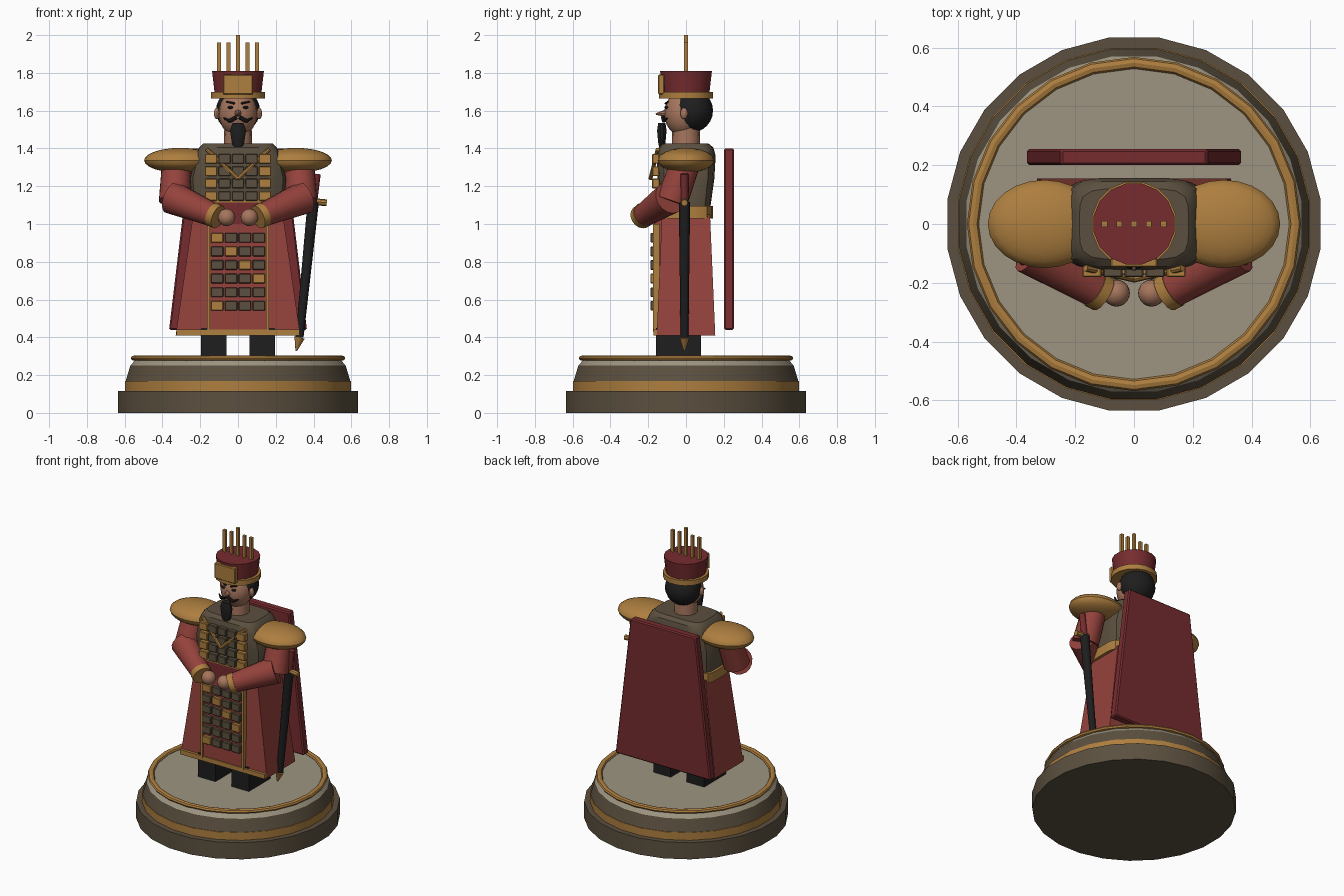
import bpy, bmesh, math
from mathutils import Vector

if "Cube" in bpy.data.objects:
    bpy.data.objects.remove(bpy.data.objects["Cube"])


def mat(name, r, g, b):
    m = bpy.data.materials.new(name)
    m.diffuse_color = (r, g, b, 1)
    m.use_nodes = True
    m.node_tree.nodes["Principled BSDF"].inputs["Base Color"].default_value = m.diffuse_color
    return m


RED = mat("red_cloth", .30, .055, .045)
DARK_RED = mat("dark_red", .18, .025, .028)
GOLD = mat("gold", .42, .21, .05)
BROWN = mat("bronze", .105, .08, .05)
SKIN = mat("skin", .38, .18, .11)
BLACK = mat("black", .013, .013, .013)
STONE = mat("stone", .34, .30, .22)


def finish(name, bm, m):
    bmesh.ops.recalc_face_normals(bm, faces=bm.faces)
    me = bpy.data.meshes.new(name)
    bm.to_mesh(me)
    bm.free()
    me.materials.append(m)
    ob = bpy.data.objects.new(name, me)
    bpy.context.collection.objects.link(ob)
    return ob


def loft(name, rings, m, n=24, power=2, y=0):
    """Stack of (z, rx, ry) super-ellipse rings, capped."""
    bm = bmesh.new()
    prev = None
    for z, rx, ry in rings:
        ring = []
        for i in range(n):
            a = math.tau * (i + .5) / n
            c, s = math.cos(a), math.sin(a)
            k = (abs(c) ** power + abs(s) ** power) ** (-1 / power)
            ring.append(bm.verts.new((rx * c * k, y + ry * s * k, z)))
        if prev:
            for i in range(n):
                j = (i + 1) % n
                bm.faces.new((prev[i], prev[j], ring[j], ring[i]))
        else:
            bm.faces.new(ring[::-1])
        prev = ring
    bm.faces.new(prev)
    return finish(name, bm, m)


def box(name, lo, hi, m, top=(1, 1), bevel=0):
    """Box between two corners; the top face may be scaled in x and y."""
    bm = bmesh.new()
    bmesh.ops.create_cube(bm, size=1)
    lo, hi = Vector(lo), Vector(hi)
    mid, size = (lo + hi) / 2, hi - lo
    for v in bm.verts:
        k = top if v.co.z > 0 else (1, 1)
        v.co = mid + Vector((v.co.x * size.x * k[0], v.co.y * size.y * k[1], v.co.z * size.z))
    if bevel:
        bmesh.ops.bevel(bm, geom=bm.edges[:], offset=bevel, segments=1, affect='EDGES')
    return finish(name, bm, m)


def rod(name, a, b, r1, r2, m, n=16):
    """Tapered cylinder from a to b."""
    bm = bmesh.new()
    a, b = Vector(a), Vector(b)
    bmesh.ops.create_cone(bm, cap_ends=True, segments=n, radius1=r1, radius2=r2, depth=(b - a).length)
    q = (b - a).to_track_quat('Z', 'Y')
    for v in bm.verts:
        v.co = (a + b) / 2 + q @ v.co
    return finish(name, bm, m)


def ball(name, c, r, m, u=20, v=12):
    bm = bmesh.new()
    bmesh.ops.create_uvsphere(bm, u_segments=u, v_segments=v, radius=1)
    for p in bm.verts:
        p.co = Vector(c) + Vector((p.co.x * r[0], p.co.y * r[1], p.co.z * r[2]))
    return finish(name, bm, m)


# Plinth
loft("plinth_foot", [(0, .64, .64), (.115, .64, .64)], BROWN)
loft("plinth_band", [(.115, .604, .604), (.168, .604, .604)], GOLD)
loft("plinth_step", [(.168, .60, .60), (.25, .575, .575)], BROWN)
loft("plinth_top", [(.25, .575, .575), (.285, .545, .545)], STONE)
bpy.ops.mesh.primitive_torus_add(major_segments=24, minor_segments=8, major_radius=.548,
                                 minor_radius=.02, location=(0, 0, .29))
ring = bpy.context.object
ring.name = "plinth_ring"
ring.scale.z = .7
ring.data.materials.append(GOLD)

# Skirt, apron and cape
box("skirt", (-.33, -.155, .41), (.33, .155, 1.05), RED, top=(.72, .82))
box("skirt_hem", (-.325, -.172, .41), (.325, -.15, .442), GOLD)
box("apron", (-.155, -.165, .43), (.155, -.1, 1.04), RED)
for row in range(6):
    for col in range(4):
        x, z = (col - 1.5) * .0735, .927 - row * .072
        box("apron_plate", (x - .033, -.188, z - .026), (x + .033, -.16, z + .026),
            GOLD if (row - col) % 5 == 0 else BROWN, bevel=.004)
box("cape", (-.365, .20, .44), (.365, .255, 1.40), DARK_RED, top=(.685, 1), bevel=.008)

# Torso, belt and chest armour
loft("torso", [(1.06, .24, .125), (1.24, .255, .15), (1.36, .225, .157), (1.405, .205, .145),
               (1.425, .185, .12)], BROWN, n=32, power=5)
loft("belt", [(1.03, .26, .143), (1.095, .26, .143)], GOLD, n=32, power=5)
box("sash", (-.15, -.17, 1.0), (.15, -.1, 1.12), DARK_RED)
for row in range(4):
    for col in range(5):
        x, z = (col - 2) * .0715, 1.345 - row * .0655
        box("chest_plate", (x - .032, -.18, z - .026), (x + .032, -.14, z + .026),
            GOLD if col in (0, 4) else BROWN, bevel=.004)
box("chest_border", (-.175, -.175, 1.115), (.175, -.14, 1.132), GOLD)

# Neck and head
rod("neck", (0, 0, 1.40), (0, 0, 1.53), .075, .072, SKIN)
ball("head", (0, -.015, 1.585), (.102, .1, .122), SKIN)
ball("hair", (0, .03, 1.60), (.117, .113, .115), BLACK)
rod("nose", (0, -.105, 1.587), (0, -.16, 1.582), .02, .004, SKIN, n=8)
loft("beard", [(1.375, .012, .008), (1.43, .034, .02), (1.495, .044, .026), (1.535, .03, .02)],
     BLACK, n=12, y=-.128)

# Hat with upright rods
loft("hat_band", [(1.665, .146, .146), (1.70, .146, .146)], GOLD, n=16)
loft("hat_crown", [(1.70, .127, .127), (1.81, .14, .14)], DARK_RED, n=16)
box("hat_plate", (-.08, -.147, 1.685), (.08, -.115, 1.792), GOLD, bevel=.005)
for i in range(-2, 3):
    box("hat_rod", (i * .05 - .01, -.01, 1.79), (i * .05 + .01, .01, 1.96 if i else 2.0), GOLD)

# Mirrored parts
for s in (-1, 1):
    box("boot", (s * .128 - .067, -.16, .28), (s * .128 + .067, .08, .45), BLACK)
    box("apron_rail", (s * .157 - .008, -.176, .43), (s * .157 + .008, -.14, 1.0), GOLD)
    rod("collar_bar", (s * .165, -.15, 1.395), (0, -.188, 1.24), .011, .011, GOLD, n=8)
    ball("shoulder_guard", (s * .305, 0, 1.337), (.192, .15, .066), GOLD, u=24)
    rod("upper_sleeve", (s * .325, 0, 1.33), (s * .335, -.075, 1.12), .078, .085, RED)
    rod("lower_sleeve", (s * .35, -.085, 1.14), (s * .125, -.225, 1.045), .088, .062, RED)
    rod("cuff", (s * .135, -.22, 1.05), (s * .105, -.238, 1.037), .066, .064, GOLD)
    ball("hand", (s * .06, -.235, 1.035), (.046, .046, .046), SKIN)
    ball("ear", (s * .112, -.01, 1.585), (.016, .02, .03), SKIN, u=12, v=8)
    ball("eye", (s * .04, -.103, 1.617), (.016, .012, .008), BLACK, u=12, v=8)
    rod("eyebrow", (s * .018, -.108, 1.638), (s * .062, -.095, 1.648), .006, .004, BLACK, n=8)
    rod("moustache_inner", (s * .008, -.122, 1.565), (s * .045, -.118, 1.545), .011, .01, BLACK, n=8)
    rod("moustache_tip", (s * .045, -.118, 1.545), (s * .075, -.1, 1.56), .01, .004, BLACK, n=8)

# Sword hanging at the side
y = -.008
rod("scabbard", (.326, y, .40), (.398, y, 1.115), .021, .03, BLACK, n=12)
rod("scabbard_tip", (.308, y, .328), (.326, y, .40), .004, .028, GOLD, n=12)
rod("sword_guard", (.37, y, 1.122), (.47, y, 1.112), .018, .018, GOLD, n=8)
rod("sword_grip", (.40, y, 1.12), (.418, y, 1.265), .02, .02, DARK_RED, n=12)

# Smooth rounded parts, keep hard edges
bpy.ops.object.select_all(action='SELECT')
bpy.ops.object.shade_smooth_by_angle(angle=math.radians(32))
